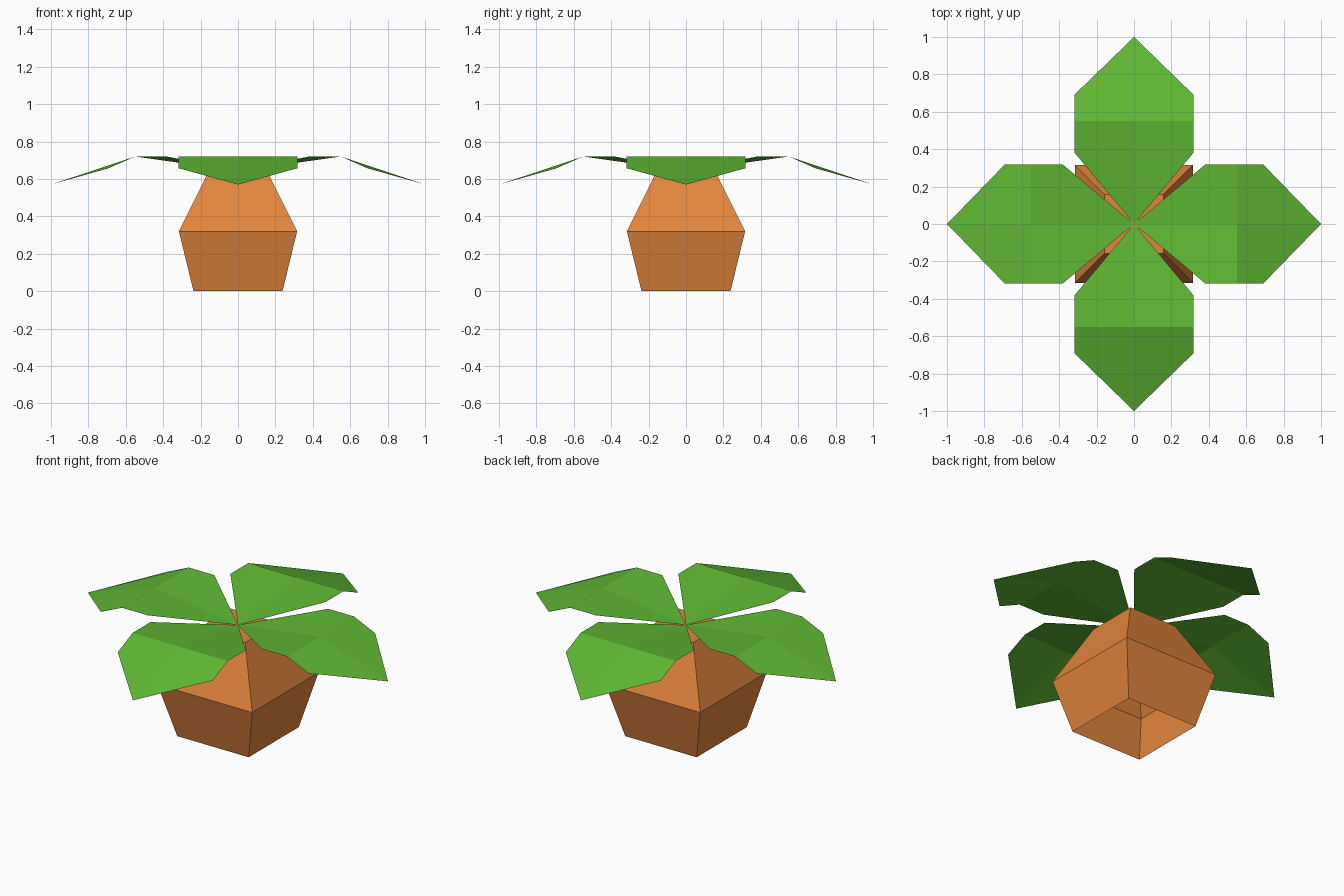
import bpy, bmesh
from mathutils import Matrix
from math import pi

if "Cube" in bpy.data.objects:
    bpy.data.objects.remove(bpy.data.objects["Cube"])


def material(name, rgb):
    m = bpy.data.materials.new(name)
    m.diffuse_color = (*rgb, 1)
    m.use_nodes = True
    m.node_tree.nodes["Principled BSDF"].inputs["Base Color"].default_value = m.diffuse_color
    return m


def finish(bm, name, mat):
    me = bpy.data.meshes.new(name)
    bm.to_mesh(me)
    bm.free()
    me.materials.append(mat)
    ob = bpy.data.objects.new(name, me)
    bpy.context.collection.objects.link(ob)
    return ob


orange = material("orange brown", (0.76, 0.235, 0.046))
green = material("leaf green", (0.115, 0.48, 0.034))

# Square body: stacked rings (half width, height), open underneath, capped on top
bm = bmesh.new()
rings = []
for h, z in ((0.238, 0), (0.316, 0.32), (0.158, 0.638)):
    rings.append([bm.verts.new((sx * h, sy * h, z))
                  for sx, sy in ((-1, -1), (1, -1), (1, 1), (-1, 1))])
for low, high in zip(rings, rings[1:]):
    for i in range(4):
        j = (i + 1) % 4
        bm.faces.new((low[i], low[j], high[j], high[i]))
bm.faces.new(rings[-1])
finish(bm, "body", orange)


# Leaf: thin sheet with a fold across it, mirrored about its midline
def leaf(name, angle):
    bm = bmesh.new()
    base = bm.verts.new((0, 0, 0.642))
    fold = bm.verts.new((0.55, 0, 0.72))
    tip = bm.verts.new((1, 0, 0.57))
    for s in (1, -1):
        inner, mid, outer = [bm.verts.new((x, s * 0.317, z)) for x, z in
                             ((0.38, 0.72), (0.55, 0.72), (0.692, 0.657))]
        for f in ((base, fold, mid, inner), (fold, tip, outer, mid)):
            bm.faces.new(f if s > 0 else f[::-1])
    bm.transform(Matrix.Rotation(angle, 4, 'Z'))
    finish(bm, name, green)


for i, side in enumerate(("right", "back", "left", "front")):
    leaf(side + "_leaf", i * pi / 2)
